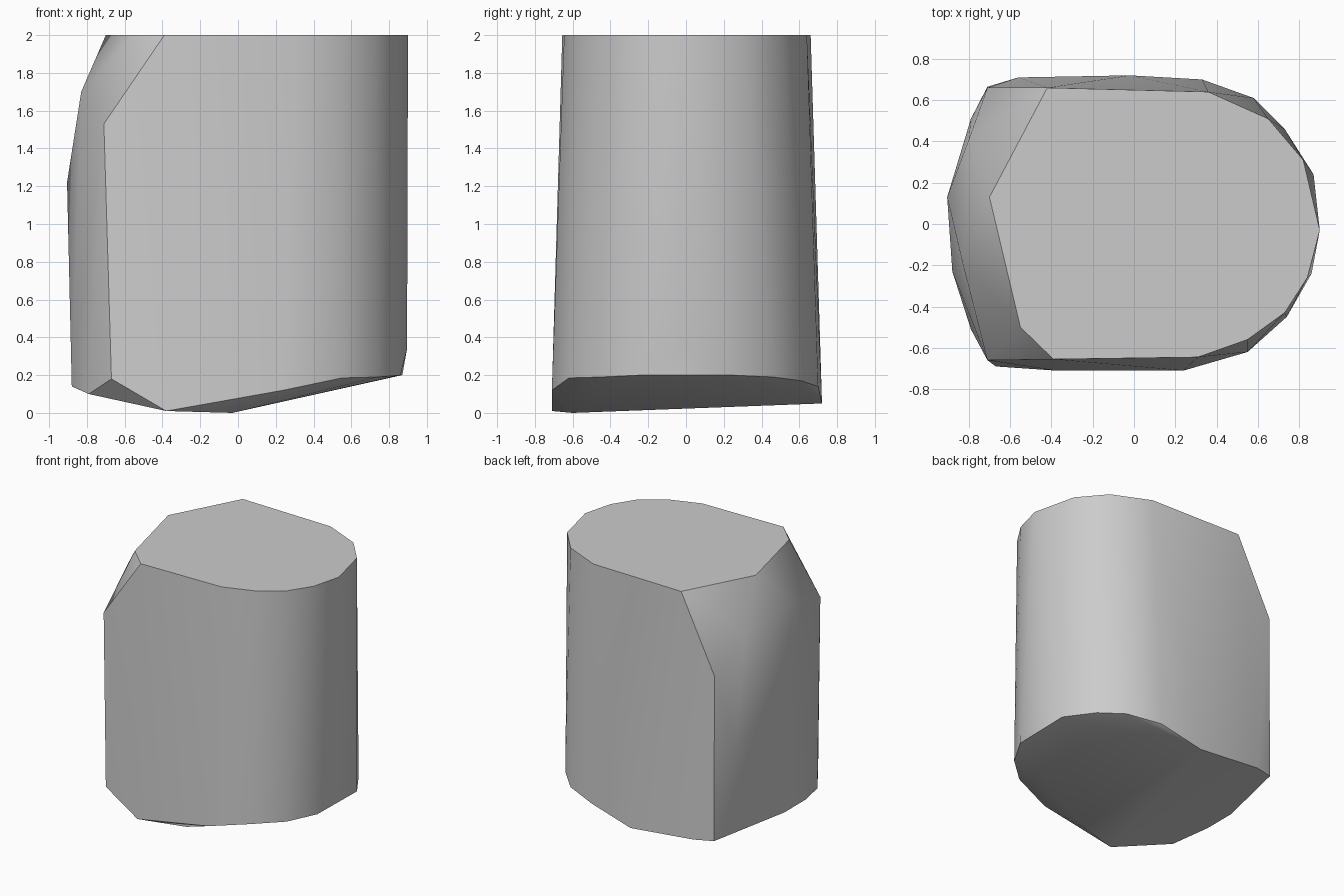
import bpy
import bmesh
import math
from mathutils import Vector

# Remove the default cube only
default_cube = bpy.data.objects.get("Cube")
if default_cube:
    bpy.data.objects.remove(default_cube, do_unlink=True)


def make_material(name, colour):
    """Create one flat colour for viewport and render."""
    material = bpy.data.materials.new(name)
    material.use_nodes = True
    material.diffuse_color = colour
    shader = material.node_tree.nodes["Principled BSDF"]
    shader.inputs["Base Color"].default_value = colour
    return material


def make_hull(name, points, material, smooth_angle):
    """Wrap a convex skin around the points and shade it smooth between sharp edges."""
    bm = bmesh.new()
    for point in points:
        bm.verts.new(Vector(point))
    hull = bmesh.ops.convex_hull(bm, input=bm.verts[:])
    unused = [v for v in hull["geom_interior"] if isinstance(v, bmesh.types.BMVert)]
    bmesh.ops.delete(bm, geom=unused, context="VERTS")
    bmesh.ops.dissolve_limit(bm, angle_limit=math.radians(1),
                             verts=bm.verts[:], edges=bm.edges[:])
    bmesh.ops.recalc_face_normals(bm, faces=bm.faces[:])
    mesh = bpy.data.meshes.new(name)
    bm.to_mesh(mesh)
    bm.free()
    mesh.materials.append(material)
    obj = bpy.data.objects.new(name, mesh)
    bpy.context.collection.objects.link(obj)
    bpy.ops.object.select_all(action="DESELECT")
    obj.select_set(True)
    bpy.context.view_layer.objects.active = obj
    bpy.ops.object.shade_smooth_by_angle(angle=math.radians(smooth_angle))
    return obj


# Flat top outline, rounded towards +x
top_height = 2
top_outline = [
    (-.42, .66), (.36, .64), (.65, .51), (.82, .31), (.9, -.03), (.84, -.26),
    (.73, -.43), (.55, -.56), (.31, -.645), (-.39, -.655), (-.55, -.5), (-.7, .13),
]
top_ring = [(x, y, top_height) for x, y in top_outline]

# Wider foot outline, broken off at a slant
foot_ring = [
    (.87, .24, .2), (.73, .46, .19), (.58, .61, .17), (.33, .7, .14),
    (-.02, .72, .05), (-.56, .71, .1), (-.71, .665, .11),
    (-.88, .03, .14), (-.88, -.23, .14), (-.79, -.51, .1), (-.67, -.69, .18),
    (-.38, -.71, .01), (-.03, -.6, 0), (.24, -.71, .12), (.55, -.62, .185),
    (.74, -.45, .19), (.86, -.24, .2), (.895, -.03, .34),
]

# Broken shoulder and bulge on the -x side
shoulder = [
    (-.71, -.66, 1.53), (-.83, -.19, 1.7), (-.8, .41, 1.65),
    (-.71, .66, 1.41), (-.905, .13, 1.22), (-.79, .51, .8),
]

stone_grey = make_material("stone grey", (.6, .6, .6, 1))
make_hull("stone_block", top_ring + foot_ring + shoulder, stone_grey, 30)
